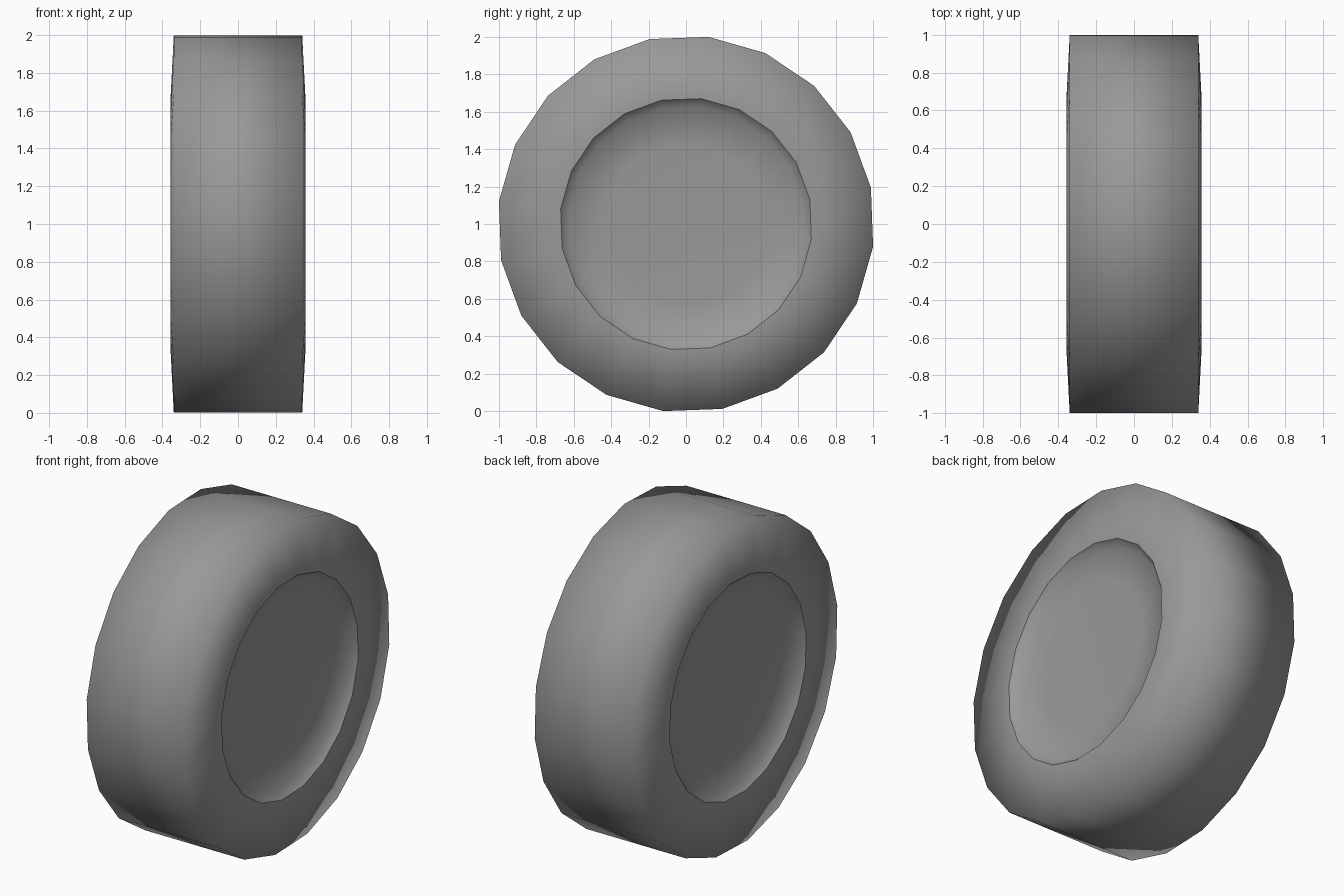
import bpy, bmesh, math

if "Cube" in bpy.data.objects:
    bpy.data.objects.remove(bpy.data.objects["Cube"])

SIDES = 20
OFFSET = math.radians(11.1)
# half profile of the wheel (x, radius): dish floor, dish wall, rim, tyre shoulder
HALF = [(0.300, 0.43), (0.312, 0.632), (0.357, 0.674), (0.34, 1.006)]
RIM = 2
PROFILE = HALF + [(-x, r) for x, r in reversed(HALF)]


def ring(bm, x, r):
    step = 2 * math.pi / SIDES
    return [bm.verts.new((x, r * math.cos(OFFSET + i * step),
                          1 + r * math.sin(OFFSET + i * step)))
            for i in range(SIDES)]


bm = bmesh.new()
rings = [ring(bm, x, r) for x, r in PROFILE]

# tread, sidewalls and dish walls
for a, b in zip(rings, rings[1:]):
    for i in range(SIDES):
        j = (i + 1) % SIDES
        bm.faces.new((a[i], a[j], b[j], b[i]))

# flat dish floors on both sides
bm.faces.new(rings[0])
bm.faces.new(rings[-1])
bmesh.ops.recalc_face_normals(bm, faces=bm.faces[:])

# smooth everywhere, with a crisp crease around each rim
for f in bm.faces:
    f.smooth = True
for k in (RIM, len(rings) - 1 - RIM):
    for i in range(SIDES):
        bm.edges.get((rings[k][i], rings[k][(i + 1) % SIDES])).smooth = False

mesh = bpy.data.meshes.new("wheel")
bm.to_mesh(mesh)
bm.free()

# dark grey rubber
rubber = bpy.data.materials.new("dark_grey")
rubber.diffuse_color = (0.32, 0.32, 0.32, 1)
rubber.use_nodes = True
rubber.node_tree.nodes["Principled BSDF"].inputs["Base Color"].default_value = rubber.diffuse_color
mesh.materials.append(rubber)
bpy.context.collection.objects.link(bpy.data.objects.new("wheel", mesh))
